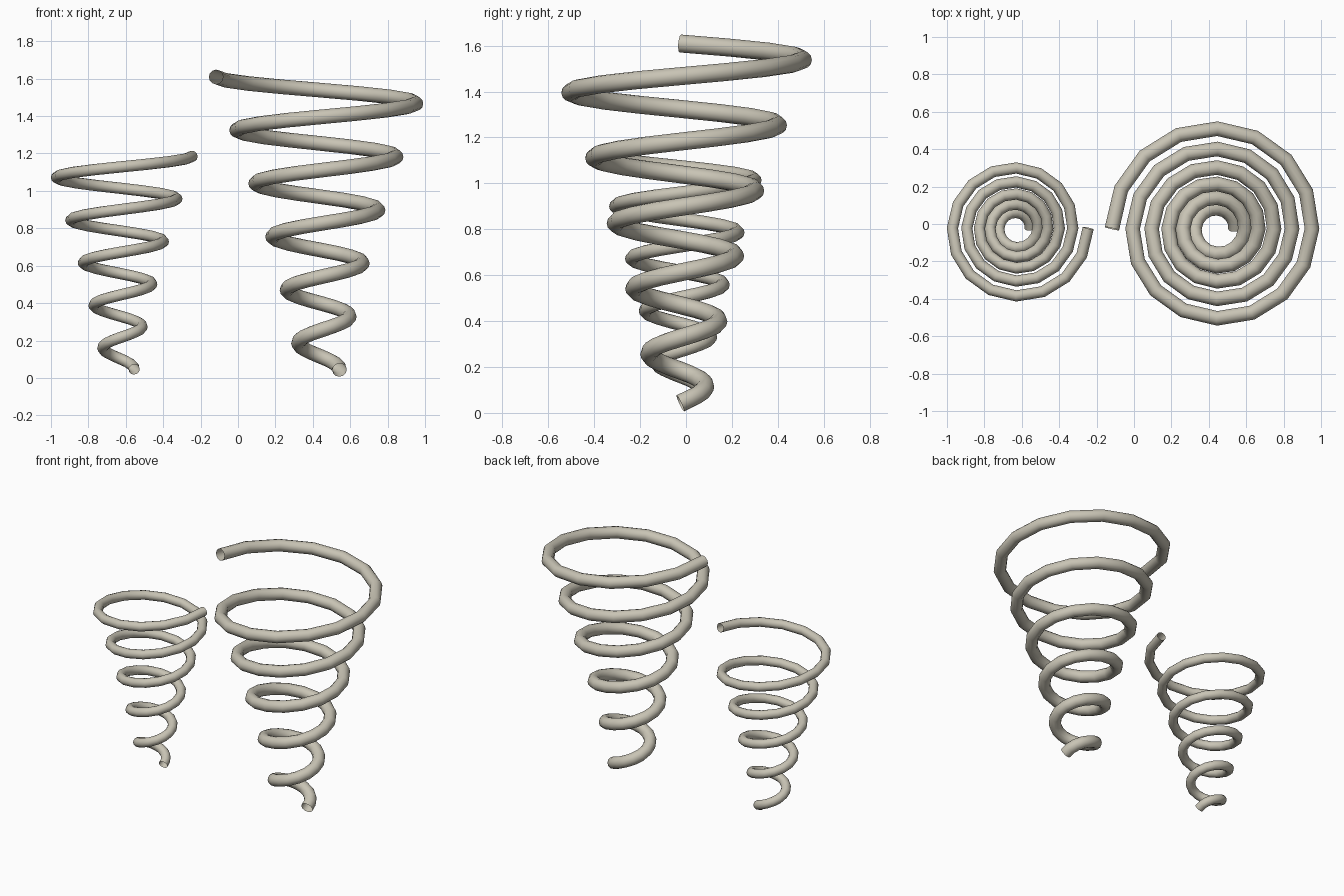
import bpy
import math

if "Cube" in bpy.data.objects:
    bpy.data.objects.remove(bpy.data.objects["Cube"])

STEPS = 16  # straight segments per turn

metal = bpy.data.materials.new("warm grey metal")
metal.diffuse_color = (0.58, 0.55, 0.46, 1.0)
metal.use_nodes = True
metal.node_tree.nodes["Principled BSDF"].inputs["Base Color"].default_value = metal.diffuse_color


def conical_spring(name, center, turns, radius, z0, pitch, wire):
    """Open-ended round wire swept along a widening helix."""
    cu = bpy.data.curves.new(name, 'CURVE')
    cu.dimensions = '3D'
    cu.twist_mode = 'Z_UP'
    cu.bevel_depth = wire
    cu.bevel_resolution = 4
    cu.use_fill_caps = False
    n = round(turns * STEPS) + 1
    sp = cu.splines.new('POLY')
    sp.points.add(n - 1)
    for i, p in enumerate(sp.points):
        t = i / STEPS
        a = 2 * math.pi * t
        r = radius(t)
        p.co = (center[0] + r * math.cos(a), center[1] + r * math.sin(a),
                z0 + pitch * t, 1)
    cu.materials.append(metal)
    ob = bpy.data.objects.new(name, cu)
    bpy.context.collection.objects.link(ob)

    # Turn the swept wire into a smooth mesh
    bpy.ops.object.select_all(action='DESELECT')
    ob.select_set(True)
    bpy.context.view_layer.objects.active = ob
    bpy.ops.object.convert(target='MESH')
    bpy.ops.object.shade_smooth_by_angle(angle=math.radians(40))
    return ob


# Large spring
conical_spring("large_spring", (0.445, -0.025), 5.5,
               lambda t: 0.098 + 0.043 * t + 0.00975 * t**2 - 0.0004 * t**3,
               0.042, 0.285, 0.039)

# Small spring
conical_spring("small_spring", (-0.629, -0.022), 5.0,
               lambda t: 0.074 + 0.037 * t + 0.005 * t**2,
               0.045, 0.228, 0.03)
